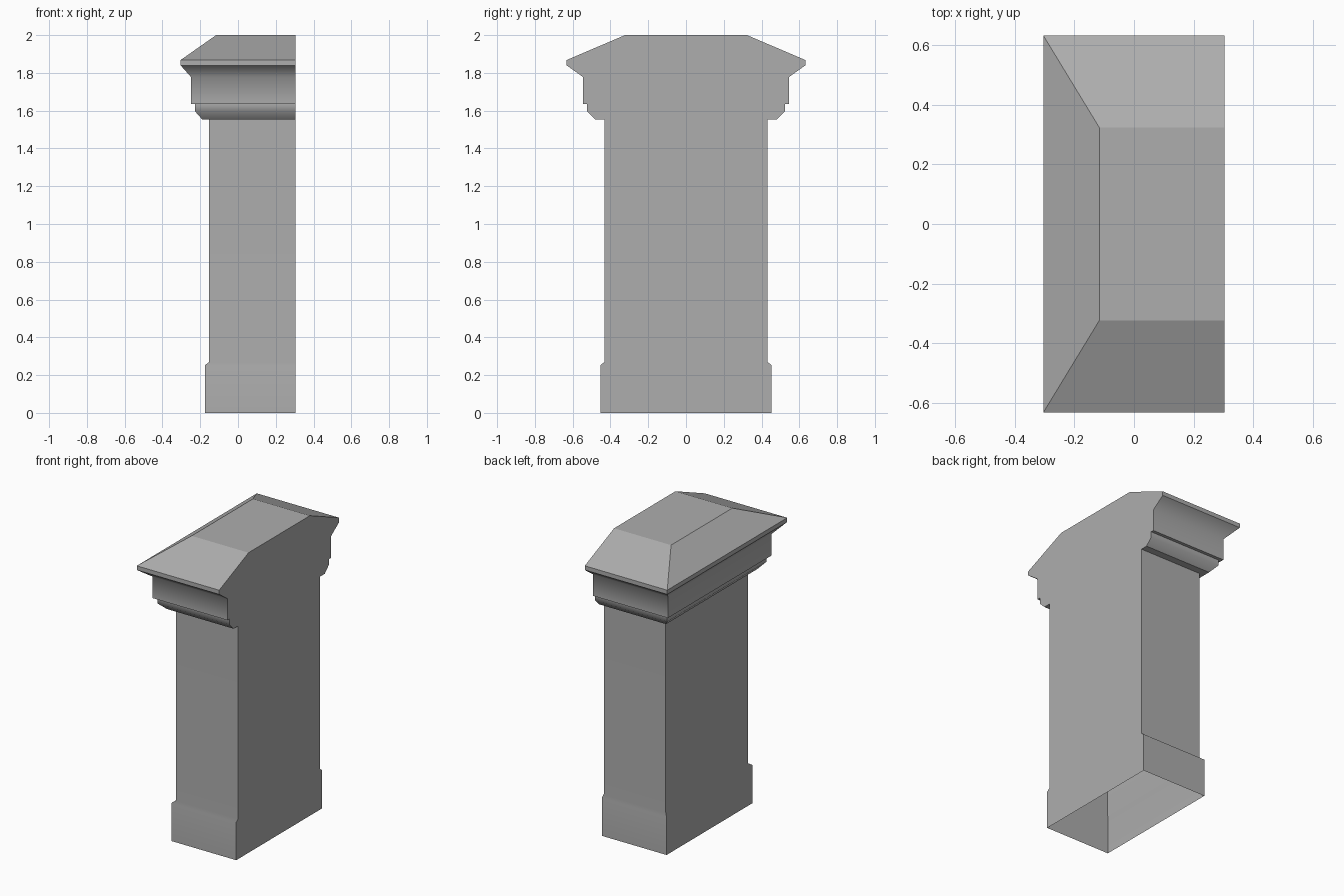
import bpy
import bmesh

if "Cube" in bpy.data.objects:
    bpy.data.objects.remove(bpy.data.objects["Cube"], do_unlink=True)

# Plain stone material
STONE_COLOUR = (0.42, 0.42, 0.42, 1)
stone = bpy.data.materials.new("grey_stone")
stone.use_nodes = True
stone.diffuse_color = STONE_COLOUR
stone.node_tree.nodes["Principled BSDF"].inputs["Base Color"].default_value = STONE_COLOUR

WALL_X = 0.304  # flat side that meets the wall

# Sections from bottom to top: height, reach toward -x, half depth, hard edge
SECTIONS = [
    (0.0, 0.174, 0.453, True),      # plinth
    (0.253, 0.174, 0.453, False),
    (0.269, 0.153, 0.432, False),   # shaft
    (1.553, 0.153, 0.432, True),
    (1.553, 0.189, 0.480, True),    # lower moulding
    (1.596, 0.227, 0.523, False),
    (1.634, 0.227, 0.523, True),
    (1.634, 0.248, 0.544, True),    # cornice
    (1.777, 0.248, 0.544, False),
    (1.840, 0.304, 0.632, True),    # cap lip
    (1.868, 0.304, 0.632, True),
    (2.0, 0.116, 0.323, True),      # flat top of the cap
]


def build_pier():
    bm = bmesh.new()
    rings = []
    for z, reach, depth, _ in SECTIONS:
        outline = [(WALL_X, -depth), (-reach, -depth), (-reach, depth), (WALL_X, depth)]
        rings.append([bm.verts.new((x, y, z)) for x, y in outline])

    # Three moulded sides, open underneath
    for low, high in zip(rings, rings[1:]):
        for j in range(3):
            bm.faces.new((low[j + 1], low[j], high[j], high[j + 1]))

    # Cap top and flat wall side
    bm.faces.new(rings[-1][::-1])
    bm.faces.new([r[3] for r in rings] + [r[0] for r in reversed(rings)])

    # Smooth only across the soft profile breaks
    for f in bm.faces:
        f.smooth = True
    for e in bm.edges:
        e.smooth = False
    for ring, section in zip(rings, SECTIONS):
        if not section[3]:
            for a, b in zip(ring, ring[1:]):
                bm.edges.get((a, b)).smooth = True

    mesh = bpy.data.meshes.new("half_pier")
    bm.to_mesh(mesh)
    bm.free()
    mesh.materials.append(stone)
    obj = bpy.data.objects.new("half_pier", mesh)
    bpy.context.collection.objects.link(obj)
    normals = obj.modifiers.new("weighted_normals", "WEIGHTED_NORMAL")
    normals.keep_sharp = True


build_pier()
